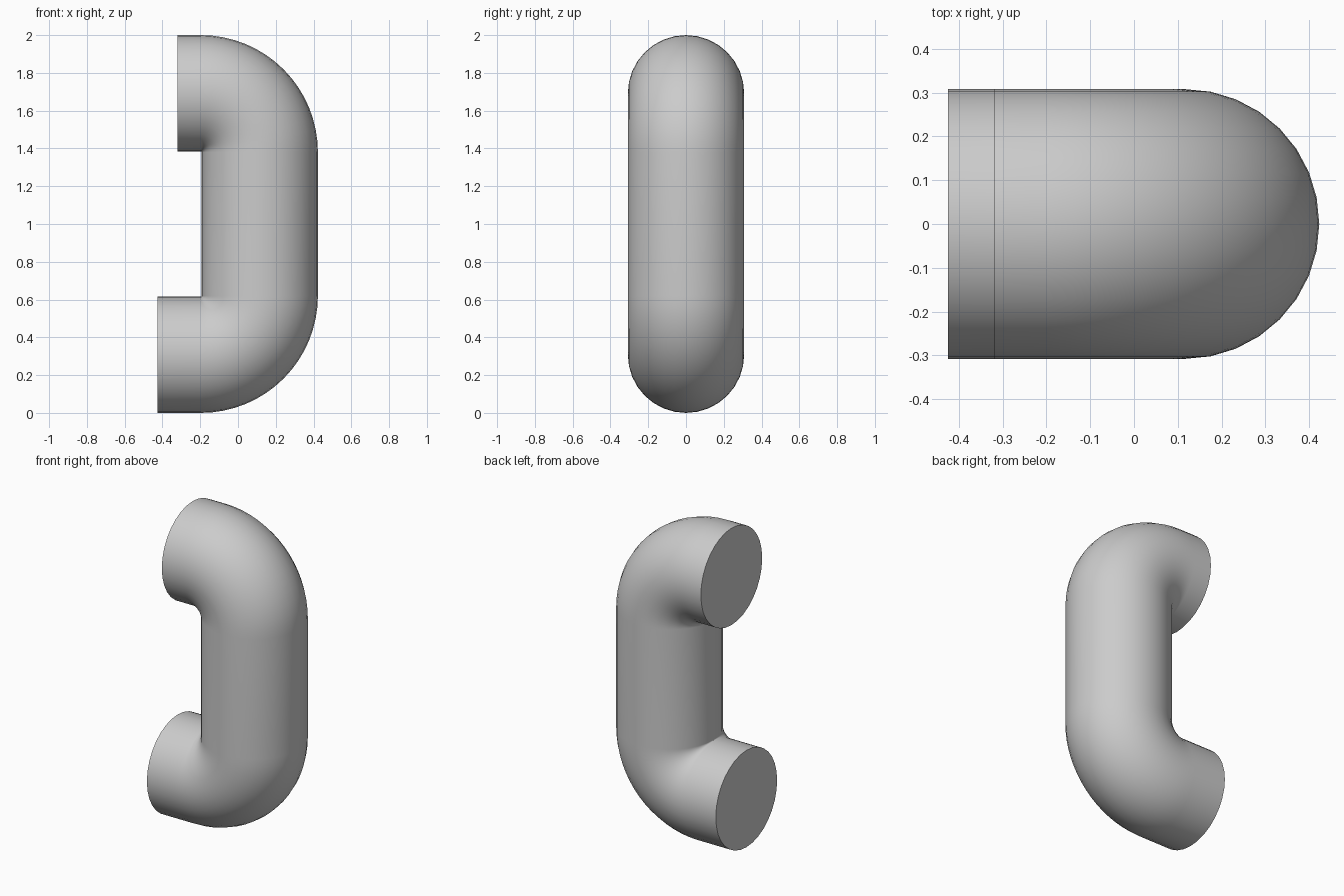
import bpy
import bmesh
from math import sin, cos, pi, radians
from mathutils import Vector

cube = bpy.data.objects.get("Cube")
if cube:
    bpy.data.objects.remove(cube, do_unlink=True)

TUBE = 0.308        # tube radius
BEND = 0.312        # centreline radius of both elbows
AXIS_X = 0.115      # x of the upright tube
SIDES = 32
BEND_STEPS = 16
LOW_Z, HIGH_Z = TUBE, 2 - TUBE
LOW_END, HIGH_END = -0.425, -0.32

grey = bpy.data.materials.new("plain_grey")
grey.use_nodes = True
colour = (0.6, 0.6, 0.6, 1)
grey.diffuse_color = colour
grey.node_tree.nodes["Principled BSDF"].inputs["Base Color"].default_value = colour


def elbow(centre_z, start, end):
    """Centreline points and directions around one quarter bend."""
    stations = []
    for i in range(BEND_STEPS + 1):
        a = radians(start + (end - start) * i / BEND_STEPS)
        point = Vector((AXIS_X - BEND + BEND * cos(a), 0, centre_z + BEND * sin(a)))
        stations.append((point, Vector((-sin(a), 0, cos(a)))))
    return stations


# Centreline: lower stub, lower elbow, upright, upper elbow, upper stub
path = [(Vector((LOW_END, 0, LOW_Z)), Vector((1, 0, 0)))]
path += elbow(LOW_Z + BEND, -90, 0)
path += elbow(HIGH_Z - BEND, 0, 90)
path.append((Vector((HIGH_END, 0, HIGH_Z)), Vector((-1, 0, 0))))

# Sweep a circle along the centreline and close both ends
bm = bmesh.new()
side = Vector((0, 1, 0))
rings = []
for point, direction in path:
    across = side.cross(direction)
    ring = []
    for i in range(SIDES):
        a = 2 * pi * i / SIDES
        ring.append(bm.verts.new(point + TUBE * (cos(a) * side + sin(a) * across)))
    rings.append(ring)
for a, b in zip(rings, rings[1:]):
    for i in range(SIDES):
        j = (i + 1) % SIDES
        bm.faces.new((a[i], a[j], b[j], b[i]))
bm.faces.new(rings[0])
bm.faces.new(rings[-1])
bmesh.ops.recalc_face_normals(bm, faces=bm.faces)

mesh = bpy.data.meshes.new("bent_pipe")
bm.to_mesh(mesh)
bm.free()
mesh.materials.append(grey)
pipe = bpy.data.objects.new("bent_pipe", mesh)
bpy.context.collection.objects.link(pipe)

# Smooth tube wall with crisp end caps
bpy.ops.object.select_all(action="DESELECT")
pipe.select_set(True)
bpy.context.view_layer.objects.active = pipe
bpy.ops.object.shade_smooth_by_angle(angle=radians(40))
